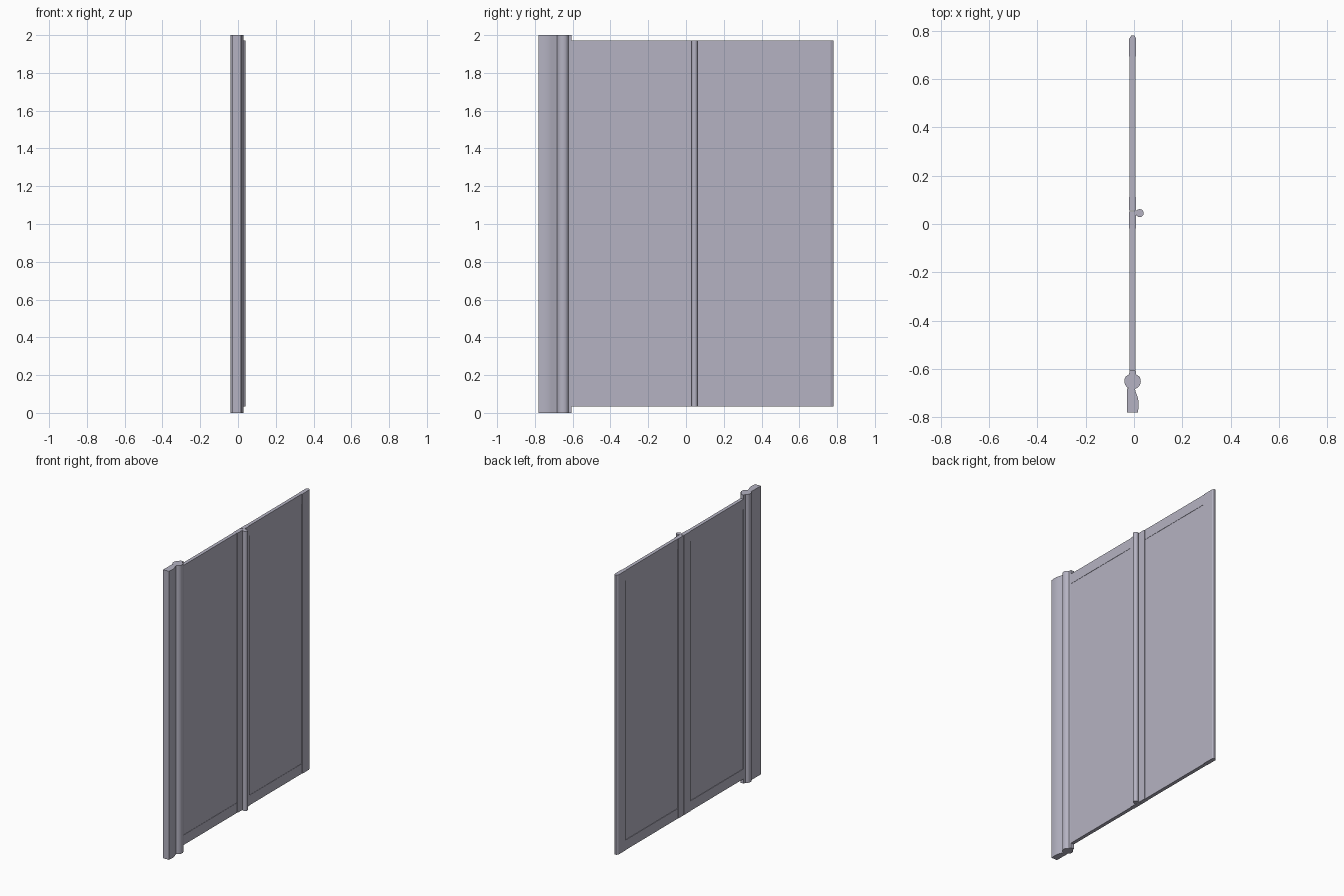
import bpy, bmesh
from math import sin, cos, radians

cube = bpy.data.objects.get("Cube")
if cube:
    bpy.data.objects.remove(cube, do_unlink=True)

mat = bpy.data.materials.new("pale lilac grey")
mat.use_nodes = True
colour = (0.46, 0.45, 0.54, 1)
mat.diffuse_color = colour
mat.node_tree.nodes["Principled BSDF"].inputs["Base Color"].default_value = colour

BOTTOM, TOP = 0.033, 1.972


def extrude(name, outline, z0, z1, smooth=False):
    """Extrude a counter-clockwise (x, y) outline from z0 to z1."""
    bm = bmesh.new()
    face = bm.faces.new([bm.verts.new((x, y, z0)) for x, y in outline])
    new = bmesh.ops.extrude_face_region(bm, geom=[face])["geom"]
    moved = [v for v in new if isinstance(v, bmesh.types.BMVert)]
    bmesh.ops.translate(bm, verts=moved, vec=(0, 0, z1 - z0))
    bmesh.ops.recalc_face_normals(bm, faces=bm.faces)
    mesh = bpy.data.meshes.new(name)
    bm.to_mesh(mesh)
    bm.free()
    mesh.materials.append(mat)
    obj = bpy.data.objects.new(name, mesh)
    bpy.context.collection.objects.link(obj)
    if smooth:
        bpy.ops.object.select_all(action="DESELECT")
        obj.select_set(True)
        bpy.context.view_layer.objects.active = obj
        bpy.ops.object.shade_smooth_by_angle(angle=radians(35))
    return obj


def bar(name, x0, x1, y0, y1, z0=BOTTOM, z1=TOP):
    return extrude(name, [(x0, y0), (x1, y0), (x1, y1), (x0, y1)], z0, z1)


def arc(cx, cy, r, a0, a1, n):
    angles = [radians(a0 + (a1 - a0) * i / n) for i in range(n + 1)]
    return [(cx + r * cos(a), cy + r * sin(a)) for a in angles]


# Two door leaves: recessed infill panel with top and bottom rails
for side, y0, y1 in (("front", -0.607, -0.018), ("rear", 0.108, 0.692)):
    bar(side + "_infill_panel", -0.015, 0.004, y0, y1, 0.095, 1.91)
    bar(side + "_bottom_rail", -0.018, 0.006, y0, y1, BOTTOM, 0.102)
    bar(side + "_top_rail", -0.018, 0.006, y0, y1, 1.902, TOP)

# Meeting stiles either side of the fold
bar("front_meeting_stile", -0.02, 0.009, -0.018, 0.052)
bar("rear_meeting_stile", -0.02, 0.009, 0.056, 0.112)

# Closing stile with a rounded nose
extrude("closing_stile", [(-0.02, 0.692), (0.009, 0.692), (0.009, 0.766),
                          (0.002, 0.78), (-0.011, 0.78), (-0.02, 0.766)], BOTTOM, TOP)

# Fold hinge tube with its web
extrude("hinge_tube", arc(0.0235, 0.045, 0.0165, 0, 345, 23), BOTTOM, TOP, True)
bar("hinge_web", 0.0, 0.02, 0.046, 0.056)

# Pivot post: round barrel tapering to the leaf
barrel = arc(-0.006, -0.65, 0.034, -215, 35, 28)
extrude("pivot_barrel", barrel + [(0.008, -0.622), (0.007, -0.605),
                                  (-0.019, -0.605), (-0.02, -0.622)], 0, 2, True)

# Pivot post: wall jamb with a curved cover
extrude("wall_jamb", [(-0.028, -0.78), (0.016, -0.78), (0.019, -0.755), (0.019, -0.735),
                      (0.015, -0.715), (0.008, -0.698), (0.003, -0.68),
                      (-0.028, -0.68)], 0, 2, True)
